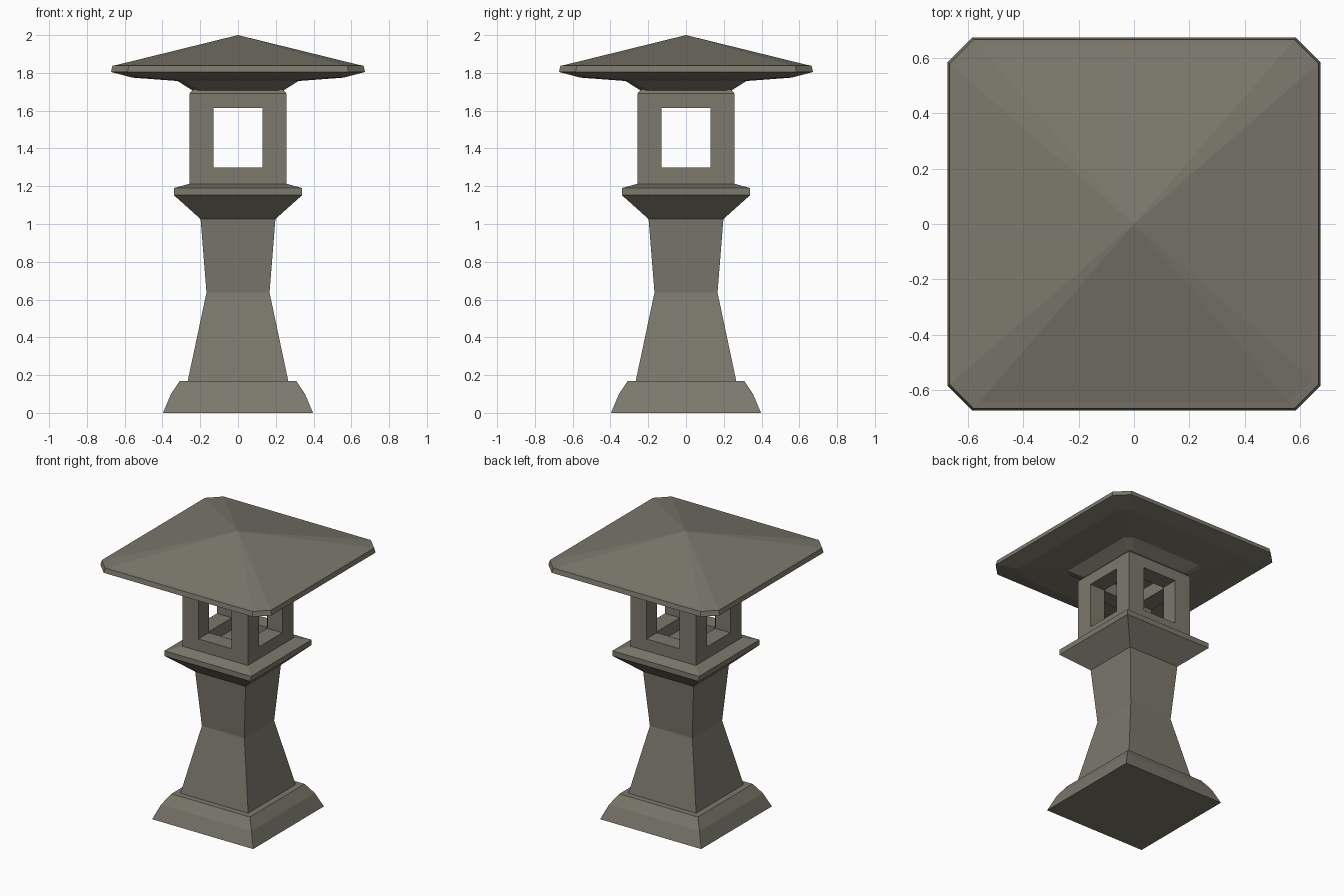
import bpy, bmesh

if "Cube" in bpy.data.objects:
    bpy.data.objects.remove(bpy.data.objects["Cube"])

stone = bpy.data.materials.new("stone")
stone.diffuse_color = (0.2, 0.19, 0.15, 1)
stone.use_nodes = True
stone.node_tree.nodes["Principled BSDF"].inputs["Base Color"].default_value = stone.diffuse_color


def ring(half, z, cut):
    """Square outline, with clipped corners when cut > 0."""
    if not cut:
        return [(half, -half, z), (half, half, z), (-half, half, z), (-half, -half, z)]
    c = half - cut
    return [(half, -c, z), (half, c, z), (c, half, z), (-c, half, z),
            (-half, c, z), (-half, -c, z), (-c, -half, z), (c, -half, z)]


def stack(name, profile, clip=0.0, apex=None):
    """Loft rings of (half width, z), closed below and flat or pointed above."""
    bm = bmesh.new()
    rings = [[bm.verts.new(p) for p in ring(h, z, h * clip)] for h, z in profile]
    n = len(rings[0])
    for a, b in zip(rings, rings[1:]):
        for i in range(n):
            j = (i + 1) % n
            bm.faces.new((a[i], a[j], b[j], b[i]))
    bm.faces.new(rings[0][::-1])
    top = rings[-1]
    if apex is None:
        bm.faces.new(top)
    else:
        tip = bm.verts.new((0, 0, apex))
        for i in range(n):
            bm.faces.new((top[i], top[(i + 1) % n], tip))
    bmesh.ops.recalc_face_normals(bm, faces=bm.faces)
    mesh = bpy.data.meshes.new(name)
    bm.to_mesh(mesh)
    bm.free()
    mesh.materials.append(stone)
    obj = bpy.data.objects.new(name, mesh)
    bpy.context.collection.objects.link(obj)
    return obj


def carve(target, size, z):
    """Subtract a box from the target and remove the cutter."""
    bpy.ops.mesh.primitive_cube_add(size=1, location=(0, 0, z))
    cutter = bpy.context.object
    cutter.scale = size
    cutter.hide_render = True
    mod = target.modifiers.new("cut", 'BOOLEAN')
    mod.operation = 'DIFFERENCE'
    mod.solver = 'EXACT'
    mod.object = cutter
    bpy.context.view_layer.objects.active = target
    bpy.ops.object.modifier_apply(modifier=mod.name)
    bpy.data.objects.remove(cutter)


# Flared foot
stack("base", [(0.397, 0), (0.355, 0.10), (0.308, 0.17)])

# Waisted pillar
stack("pillar", [(0.267, 0.165), (0.167, 0.637), (0.198, 1.026)])

# Platform flaring out beneath the lamp chamber
stack("platform", [(0.198, 1.026), (0.34, 1.153), (0.34, 1.19), (0.257, 1.213)])

# Hollow lamp chamber with a window in each side
chamber = stack("lamp_chamber", [(0.257, 1.211), (0.257, 1.69), (0.238, 1.712)])
carve(chamber, (0.28, 0.28, 0.50), 1.45)
carve(chamber, (0.26, 0.80, 0.316), 1.456)
carve(chamber, (0.80, 0.26, 0.316), 1.456)

# Broad roof with clipped corners and a stepped underside
stack("roof", [(0.238, 1.705), (0.32, 1.757), (0.56, 1.775), (0.672, 1.805),
               (0.665, 1.838), (0.642, 1.842)], clip=0.13, apex=2.0)
